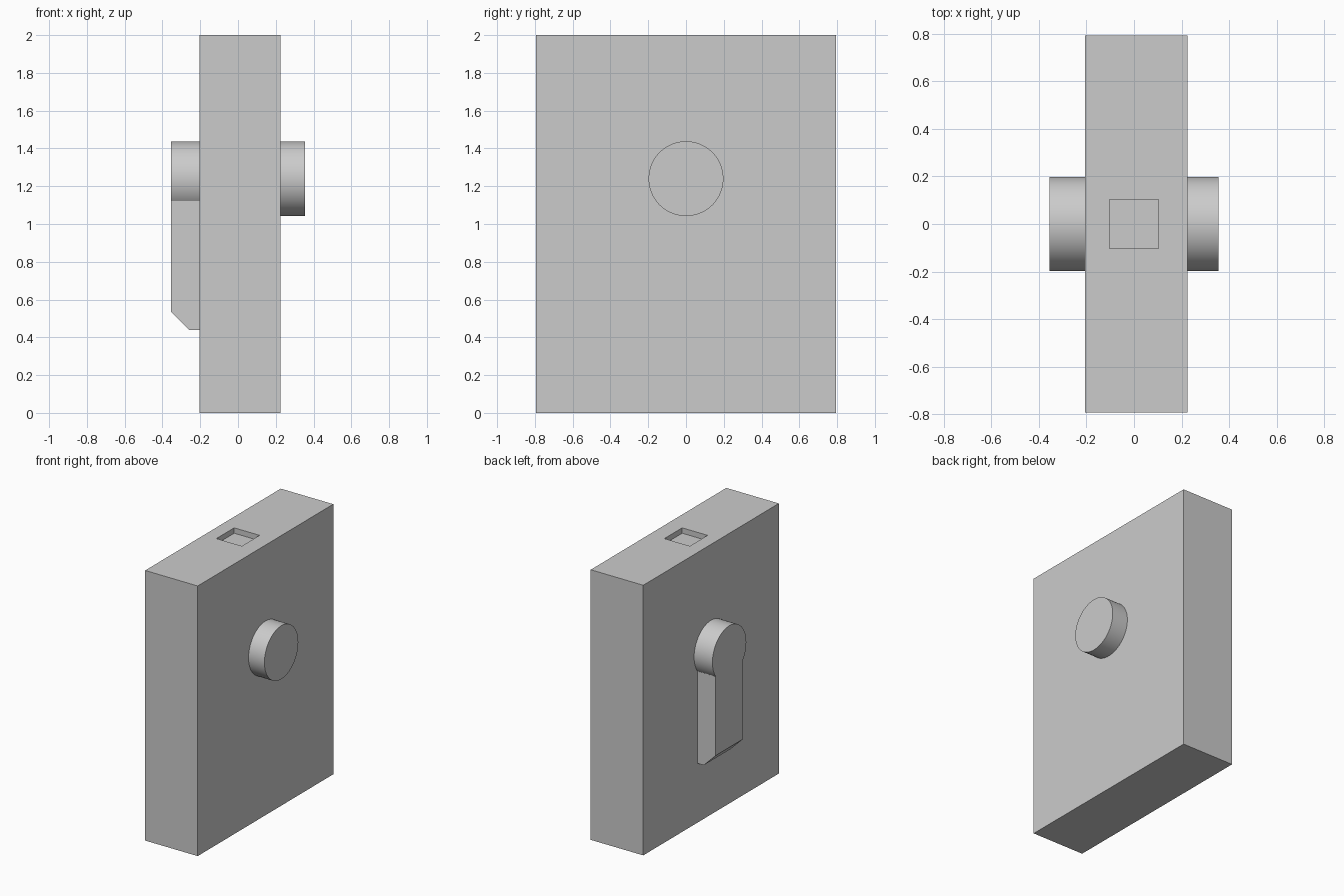
import bpy
import bmesh
from math import asin, cos, pi, sin
from mathutils import Vector

old = bpy.data.objects.get("Cube")
if old:
    bpy.data.objects.remove(old, do_unlink=True)

grey = bpy.data.materials.new("plain_grey")
GREY = (0.6, 0.6, 0.6, 1)
grey.use_nodes = True
grey.diffuse_color = GREY
grey.node_tree.nodes["Principled BSDF"].inputs["Base Color"].default_value = GREY

BODY_LEFT, BODY_RIGHT = -0.205, 0.225
HUB_Z, HUB_R = 1.24, 0.198


def add_object(name, bm):
    bmesh.ops.recalc_face_normals(bm, faces=bm.faces[:])
    mesh = bpy.data.meshes.new(name)
    bm.to_mesh(mesh)
    bm.free()
    mesh.materials.append(grey)
    obj = bpy.data.objects.new(name, mesh)
    bpy.context.collection.objects.link(obj)
    return obj


def box(name, low, high):
    low, high = Vector(low), Vector(high)
    bm = bmesh.new()
    bmesh.ops.create_cube(bm, size=1)
    bmesh.ops.scale(bm, vec=high - low, verts=bm.verts)
    bmesh.ops.translate(bm, vec=(low + high) / 2, verts=bm.verts)
    return add_object(name, bm)


def extrude_profile(points, x0, x1):
    """Solid from a (y, z) outline, running from x0 to x1."""
    bm = bmesh.new()
    face = bm.faces.new([bm.verts.new((x0, y, z)) for y, z in points])
    grown = bmesh.ops.extrude_face_region(bm, geom=[face])
    verts = [g for g in grown["geom"] if isinstance(g, bmesh.types.BMVert)]
    bmesh.ops.translate(bm, vec=(x1 - x0, 0, 0), verts=verts)
    return bm


def arc(start, end, steps):
    angles = [start + (end - start) * i / steps for i in range(steps + 1)]
    return [(HUB_R * cos(a), HUB_Z + HUB_R * sin(a)) for a in angles]


def smooth(obj):
    bpy.ops.object.select_all(action="DESELECT")
    obj.select_set(True)
    bpy.context.view_layer.objects.active = obj
    bpy.ops.object.shade_smooth_by_angle(angle=pi / 6)


# Slab body with a shallow square socket in the top
body = box("body", (BODY_LEFT, -0.793, 0), (BODY_RIGHT, 0.793, 2))
cutter = box("socket_cutter", (-0.104, -0.104, 1.96), (0.104, 0.104, 2.1))
cutter.hide_render = True
cut = body.modifiers.new("socket", "BOOLEAN")
cut.operation = "DIFFERENCE"
cut.solver = "EXACT"
cut.object = cutter
bpy.context.view_layer.objects.active = body
bpy.ops.object.modifier_apply(modifier=cut.name)
bpy.data.objects.remove(cutter, do_unlink=True)

# Round button
button = add_object("button", extrude_profile(arc(0, 2 * pi, 96)[:-1], BODY_RIGHT, 0.355))
smooth(button)

# Keyhole-shaped lever: round hub with a straight arm, its lower outer edge bevelled
HALF_ARM, ARM_BOTTOM = 0.16, 0.44
dip = -asin((HUB_Z - 1.122) / HUB_R)
outline = arc(dip, pi - dip, 80) + [(-HALF_ARM, ARM_BOTTOM), (HALF_ARM, ARM_BOTTOM)]
bm = extrude_profile(outline, -0.355, BODY_LEFT)
sliced = bmesh.ops.bisect_plane(
    bm, geom=bm.verts[:] + bm.edges[:] + bm.faces[:],
    plane_co=(-0.355, 0, 0.537), plane_no=(-1, 0, -1), clear_outer=True)
rim = [g for g in sliced["geom_cut"] if isinstance(g, bmesh.types.BMEdge)]
bmesh.ops.holes_fill(bm, edges=rim)
smooth(add_object("lever", bm))
